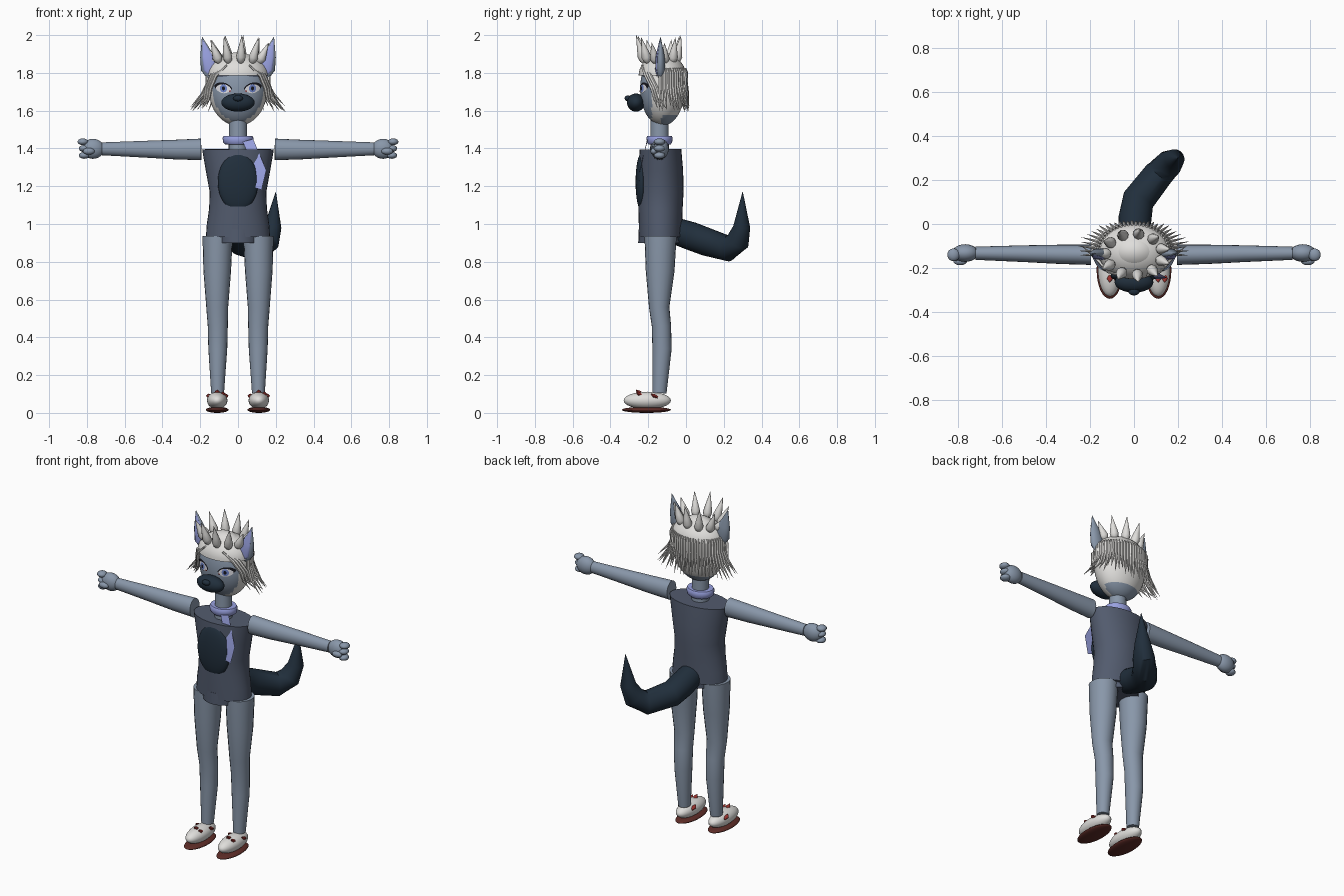
import bpy, bmesh, math, random
from mathutils import Vector, Matrix

random.seed(4)
cube = bpy.data.objects.get("Cube")
if cube:
    bpy.data.objects.remove(cube)


def material(name, r, g, b):
    m = bpy.data.materials.new(name)
    m.use_nodes = True
    m.diffuse_color = (r, g, b, 1)
    m.node_tree.nodes["Principled BSDF"].inputs["Base Color"].default_value = (r, g, b, 1)
    return m


fur = material("blue grey fur", .25, .31, .40)
slate = material("slate shirt", .085, .105, .155)
navy = material("dark navy", .015, .028, .045)
white = material("off white", .74, .73, .71)
lavender = material("lavender", .32, .36, .75)
brown = material("red brown sole", .11, .025, .02)
red = material("red trim", .30, .03, .025)
iris_blue = material("iris blue", .16, .24, .62)
black = material("black", .008, .008, .012)
eye_white = material("eye white", .85, .85, .9)


def finish(bm, name, *mats, rule=None, angle=45):
    """Turn a bmesh into a smooth-shaded object, colouring faces by rule."""
    bmesh.ops.recalc_face_normals(bm, faces=bm.faces)
    if rule:
        for f in bm.faces:
            f.material_index = rule(f.calc_center_median())
    me = bpy.data.meshes.new(name)
    bm.to_mesh(me)
    bm.free()
    for m in mats:
        me.materials.append(m)
    ob = bpy.data.objects.new(name, me)
    bpy.context.collection.objects.link(ob)
    bpy.ops.object.select_all(action='DESELECT')
    ob.select_set(True)
    bpy.context.view_layer.objects.active = ob
    bpy.ops.object.shade_smooth_by_angle(angle=math.radians(angle))
    return ob


def add_tube(bm, pts, n=20, ref=(0, 1, 0)):
    """Sweep elliptical rings along points of (x, y, z, radius[, radius along ref])."""
    pos = [Vector(p[:3]) for p in pts]
    rings = []
    for i, p in enumerate(pts):
        t = (pos[min(i + 1, len(pos) - 1)] - pos[max(i - 1, 0)]).normalized()
        u = t.cross(Vector(ref)).normalized()
        v = u.cross(t)
        ring = []
        for k in range(n):
            a = math.tau * k / n
            ring.append(bm.verts.new(pos[i] + u * p[3] * math.cos(a) + v * p[-1] * math.sin(a)))
        rings.append(ring)
    for r0, r1 in zip(rings, rings[1:]):
        for k in range(n):
            j = (k + 1) % n
            bm.faces.new((r0[k], r0[j], r1[j], r1[k]))
    bm.faces.new(rings[0])
    bm.faces.new(rings[-1])


def tube(name, mat, pts, **kw):
    bm = bmesh.new()
    add_tube(bm, pts, **kw)
    return finish(bm, name, mat)


def add_ball(bm, c, r, n=32):
    m = Matrix.Translation(c) @ Matrix.Diagonal((*r, 1))
    bmesh.ops.create_uvsphere(bm, u_segments=n, v_segments=n // 2, radius=1, matrix=m)


def ball(name, mat, c, r, n=32):
    bm = bmesh.new()
    add_ball(bm, c, r, n)
    return finish(bm, name, mat)


# Head, with the face and nape in fur colour and the rest white
HC, HR = Vector((0, -.125, 1.715)), Vector((.155, .118, .195))


def head_rule(c):
    face = c.y < -.18 and c.z < 1.8
    nape = c.y > -.13 and c.z < 1.57
    return 1 if face or nape else 0


bm = bmesh.new()
add_ball(bm, HC, HR, 48)
finish(bm, "head", white, fur, rule=head_rule)

# Hair cap, open below the hairline
bm = bmesh.new()
add_ball(bm, (0, -.125, 1.785), (.163, .126, .115), 40)
low = [f for f in bm.faces if f.calc_center_median().z < 1.79]
bmesh.ops.delete(bm, geom=low, context='FACES')
finish(bm, "hair_cap", white)

# Crown of teardrop spikes
bm = bmesh.new()
for i in range(11):
    a = math.tau * i / 11 - math.pi / 2 + .12
    c, s = math.cos(a), math.sin(a)
    base = Vector((.115 * c, -.135 + .085 * s, 1.85))
    tip = Vector((.17 * c, -.145 + .12 * s, 1.93 + .07 * abs(s) ** .7))
    prof = [(0, .008), (.1, .02), (.25, .026), (.5, .018), (1, .0005)]
    add_tube(bm, [(*base.lerp(tip, t), r) for t, r in prof], n=10, ref=(-s, c, 0))
finish(bm, "hair_spikes", white)

# Fringe of strands round the back and sides
bm = bmesh.new()
count = 32
for i in range(count):
    a = math.pi * (-.03 + 1.06 * i / (count - 1))
    c, s = math.cos(a), math.sin(a)
    flare = .42 * abs(c) ** 2 + random.uniform(0, .1)
    drop = random.uniform(-.02, .02)
    path = [(1, 1.825, .005), (1.05, 1.80, .009), (1.04, 1.74, .009),
            (1.07 + flare * .3, 1.68 + drop, .007), (1.05 + flare * 1.2, 1.61 + drop, .0005)]
    add_tube(bm, [(.157 * k * c, -.125 + .122 * k * s, z, r) for k, z, r in path],
             n=6, ref=(-s, c, 0))
# Locks framing the face
for sx in (-1, 1):
    for k in range(3):
        d = .012 * k
        add_tube(bm, [(sx * .06, -.235 + d, 1.84, .005), (sx * (.115 + d), -.215 + d, 1.79, .01),
                      (sx * (.145 + d), -.18 + d, 1.72, .01), (sx * (.155 + d), -.165 + d, 1.66, .007),
                      (sx * (.19 + 2 * d), -.15 + 2 * d, 1.61, .0005)], n=6)
finish(bm, "hair_strands", white)

# Ears with lavender inners
for sx, side in ((-1, "right"), (1, "left")):
    tube(side + "_ear", fur, [(sx * .145, -.135, 1.775, .02, .012), (sx * .15, -.135, 1.82, .046, .025),
                              (sx * .165, -.135, 1.89, .036, .022), (sx * .19, -.135, 1.99, .001)])
    tube(side + "_inner_ear", lavender, [(sx * .138, -.153, 1.785, .01, .005), (sx * .146, -.155, 1.82, .036, .008),
                                         (sx * .163, -.153, 1.89, .027, .007), (sx * .187, -.139, 1.975, .001)])


# Face details as thin sheets that follow the head surface
def face_patch(name, mat, cx, cz, w, h, lift, tilt=0, power=1):
    def on_head(x, z):
        q = 1 - (x / HR.x) ** 2 - ((z - HC.z) / HR.z) ** 2
        return (x, HC.y - HR.y * math.sqrt(max(q, 0)) - lift, z)
    bm = bmesh.new()
    rings = []
    for t in (.5, 1):
        ring = []
        for k in range(20):
            a = math.tau * k / 20
            x, z = w * t * math.cos(a), h * t * math.sin(a) * abs(math.sin(a)) ** (power - 1)
            ring.append(bm.verts.new(on_head(cx + x, cz + z + tilt * x)))
        rings.append(ring)
    bm.faces.new(rings[0])
    for k in range(20):
        j = (k + 1) % 20
        bm.faces.new((rings[0][k], rings[0][j], rings[1][j], rings[1][k]))
    for f in bm.faces:
        f.normal_update()
        if f.normal.y > 0:
            f.normal_flip()
    finish(bm, name, mat)


for sx, side in ((-1, "right"), (1, "left")):
    x = sx * .077
    face_patch(side + "_lashes", black, x + sx * .002, 1.724, .047, .025, .003, sx * .15, 1.3)
    face_patch(side + "_eye", eye_white, x, 1.716, .040, .024, .005, sx * .08, 1.3)
    face_patch(side + "_iris", iris_blue, x, 1.718, .019, .021, .007)
    face_patch(side + "_pupil", black, x, 1.718, .008, .011, .009)
    face_patch(side + "_eye_corner", red, sx * .043, 1.704, .006, .004, .007)
    face_patch(side + "_brow", slate, sx * .075, 1.785, .036, .005, .005, sx * -.1)

# Muzzle and nose
ball("muzzle", navy, (0, -.265, 1.643), (.088, .047, .048))
ball("nose", navy, (0, -.308, 1.665), (.026, .017, .016), 16)

# Neck, collar and tie
tube("neck", fur, [(0, -.14, 1.36, .05), (0, -.14, 1.56, .047)])
tube("collar", lavender, [(0, -.14, 1.42, .066, .058), (0, -.14, 1.43, .078, .066),
                          (0, -.14, 1.455, .082, .07), (0, -.14, 1.467, .076, .064)], n=28)
bm = bmesh.new()
rows = [(.025, .08, -.205, 1.435, 1.45), (.095, .15, -.245, 1.275, 1.285), (.08, .125, -.25, 1.195, 1.18)]
front = [[bm.verts.new((x0, y, z0)), bm.verts.new((x1, y, z1))] for x0, x1, y, z0, z1 in rows]
for r0, r1 in zip(front, front[1:]):
    bm.faces.new((r0[0], r1[0], r1[1], r0[1]))
bmesh.ops.solidify(bm, geom=bm.faces[:], thickness=.022)
finish(bm, "tie", lavender, angle=25)

# Torso, pelvis and belly patch
tube("torso", slate, [(0, -.135, .932, .17, .113), (0, -.135, 1.0, .165, .115), (0, -.135, 1.08, .153, .117),
                      (0, -.133, 1.17, .15, .12), (0, -.133, 1.28, .17, .118), (0, -.135, 1.395, .19, .11)], n=32)
tube("pelvis", slate, [(0, -.138, .9, .113, .115), (0, -.138, .97, .125, .113)], n=24)
ball("belly_patch", navy, (0, -.235, 1.222), (.107, .032, .153))

for sx, side in ((-1, "right"), (1, "left")):
    # Arm and hand with curled fingers
    tube(side + "_arm", fur, [(sx * .195, -.14, 1.395, .057, .046), (sx * .33, -.138, 1.394, .052, .044),
                              (sx * .5, -.135, 1.396, .044, .038), (sx * .72, -.133, 1.398, .034, .03)])
    bm = bmesh.new()
    add_ball(bm, (sx * .768, -.132, 1.398), (.06, .04, .053), 24)
    for k, z in enumerate((1.435, 1.4, 1.363)):
        add_ball(bm, (sx * (.815 + .006 * (k == 0)), -.14, z), (.029, .03, .018), 14)
    add_ball(bm, (sx * .79, -.17, 1.385), (.032, .018, .018), 14)
    finish(bm, side + "_hand", fur)

    # Leg
    tube(side + "_leg", fur, [(sx * .108, -.135, .935, .08, .085), (sx * .11, -.137, .75, .073, .076),
                              (sx * .11, -.142, .56, .058, .054), (sx * .107, -.13, .46, .053, .051),
                              (sx * .107, -.127, .34, .05, .051), (sx * .108, -.14, .105, .034, .037)])

    # Shoe, sole and trim studs
    ball(side + "_shoe", white, (sx * .11, -.205, .066), (.054, .125, .046))
    ball(side + "_sole", brown, (sx * .11, -.21, .016), (.06, .13, .016))
    bm = bmesh.new()
    for y, z, dx in ((-.25, .11, 0), (-.25, .1, .03), (-.17, .09, .045), (-.17, .09, -.045)):
        add_tube(bm, [(sx * .11 + dx, y - .015, z + .012, .001), (sx * .11 + dx, y, z, .014, .01),
                      (sx * .11 + dx, y + .02, z - .008, .006)], n=8, ref=(0, 0, 1))
    finish(bm, side + "_shoe_trim", red)

# Tail
tube("tail", navy, [(0, -.06, .965, .07), (.005, .03, .935, .075), (.02, .11, .905, .074), (.11, .225, .87, .068),
                    (.16, .275, .91, .062), (.185, .295, .985, .045), (.2, .3, 1.17, .001)],
     n=24, ref=(1, 0, 0))
